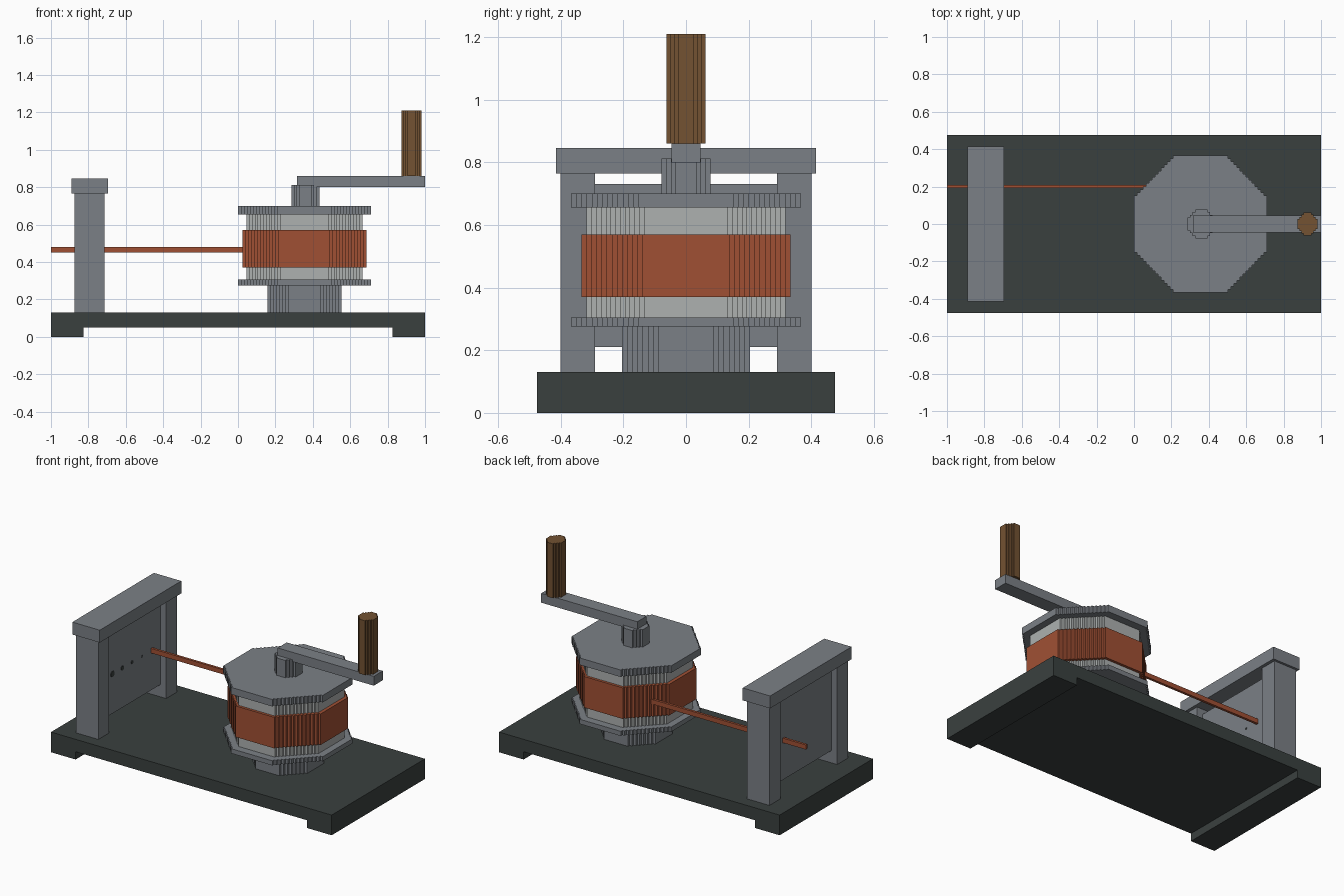
import bpy, bmesh

if "Cube" in bpy.data.objects:
    bpy.data.objects.remove(bpy.data.objects["Cube"])


def srgb(c):
    c /= 255
    return c / 12.92 if c <= 0.04045 else ((c + 0.055) / 1.055) ** 2.4


def material(name, r, g, b):
    m = bpy.data.materials.new(name)
    m.diffuse_color = (srgb(r), srgb(g), srgb(b), 1)
    m.use_nodes = True
    m.node_tree.nodes["Principled BSDF"].inputs["Base Color"].default_value = m.diffuse_color
    return m


DARK = material("dark_iron", 58, 64, 63)
STEEL = material("steel_grey", 123, 128, 134)
PALE = material("pale_metal", 173, 177, 176)
COPPER = material("copper", 160, 80, 52)
WOOD = material("brown_wood", 115, 82, 50)


def prism(name, mat, points, vector):
    """Extrude a closed outline along a vector."""
    bm = bmesh.new()
    face = bm.faces.new([bm.verts.new(p) for p in points])
    top = bmesh.ops.extrude_face_region(bm, geom=[face])["geom"]
    bmesh.ops.translate(bm, vec=vector, verts=[v for v in top if isinstance(v, bmesh.types.BMVert)])
    bmesh.ops.recalc_face_normals(bm, faces=bm.faces)
    mesh = bpy.data.meshes.new(name)
    bm.to_mesh(mesh)
    bm.free()
    mesh.materials.append(mat)
    ob = bpy.data.objects.new(name, mesh)
    bpy.context.collection.objects.link(ob)
    return ob


def box(name, mat, x, y, z):
    pts = [(x[0], y[0], z[0]), (x[1], y[0], z[0]), (x[1], y[1], z[0]), (x[0], y[1], z[0])]
    return prism(name, mat, pts, (0, 0, z[1] - z[0]))


def stepped_octagon(name, mat, cx, radius, flat, steps, z):
    """Octagonal column whose four diagonal sides are small stair steps."""
    (rx, ry), (fx, fy) = radius, flat
    dx, dy = (rx - fx) / steps, (ry - fy) / steps
    quarter = [(rx, fy)]
    for i in range(steps):
        quarter.append((rx - (i + 1) * dx, fy + i * dy))
        quarter.append((rx - (i + 1) * dx, fy + (i + 1) * dy))
    outline = (quarter + [(-x, y) for x, y in reversed(quarter)]
               + [(-x, -y) for x, y in quarter] + [(x, -y) for x, y in reversed(quarter)])
    return prism(name, mat, [(cx + x, y, z[0]) for x, y in outline], (0, 0, z[1] - z[0]))


# Base plate with a full-width foot under each end, as one profile
profile = [(-1, 0), (-0.825, 0), (-0.825, 0.05), (0.825, 0.05),
           (0.825, 0), (1, 0), (1, 0.13), (-1, 0.13)]
prism("base", DARK, [(x, -0.475, z) for x, z in profile], (0, 0.95, 0))

# Frame: two posts, top beam and recessed die plate
for side, y in (("front", (-0.4, -0.29)), ("back", (0.29, 0.4))):
    box(side + "_post", STEEL, (-0.875, -0.715), y, (0.13, 0.765))
box("top_beam", STEEL, (-0.89, -0.695), (-0.415, 0.415), (0.765, 0.845))
box("die_plate", STEEL, (-0.835, -0.755), (-0.29, 0.29), (0.21, 0.73))

# Row of die openings, shrinking toward the wire
for i in range(4):
    r = 0.018 - 0.004 * i
    y, h = -0.2 + 0.1 * i, r * 0.45
    ring = [(r, h), (h, r), (-h, r), (-r, h), (-r, -h), (-h, -r), (h, -r), (r, -h)]
    prism(f"die_opening_{i + 1}", DARK, [(-0.756, y + a, 0.465 + b) for a, b in ring], (0.004, 0, 0))

# Wire drawn through the plate onto the drum
box("wire", COPPER, (-1, 0.12), (0.192, 0.208), (0.45, 0.48))

# Drum stack
CX = 0.355
stepped_octagon("pedestal", STEEL, CX, (0.198, 0.205), (0.085, 0.088), 7, (0.13, 0.275))
stepped_octagon("lower_flange", STEEL, CX, (0.355, 0.367), (0.147, 0.152), 13, (0.275, 0.305))
stepped_octagon("drum", PALE, CX, (0.31, 0.317), (0.13, 0.134), 12, (0.305, 0.655))
stepped_octagon("wound_coil", COPPER, CX, (0.332, 0.334), (0.138, 0.14), 12, (0.37, 0.57))
stepped_octagon("upper_flange", STEEL, CX, (0.355, 0.367), (0.147, 0.152), 13, (0.655, 0.70))
stepped_octagon("crank_hub", STEEL, CX + 0.005, (0.075, 0.078), (0.032, 0.034), 3, (0.70, 0.812))

# Crank arm and grip
box("crank_arm", STEEL, (0.315, 1.0), (-0.046, 0.046), (0.80, 0.86))
stepped_octagon("crank_grip", WOOD, 0.927, (0.054, 0.062), (0.022, 0.026), 3, (0.86, 1.21))
